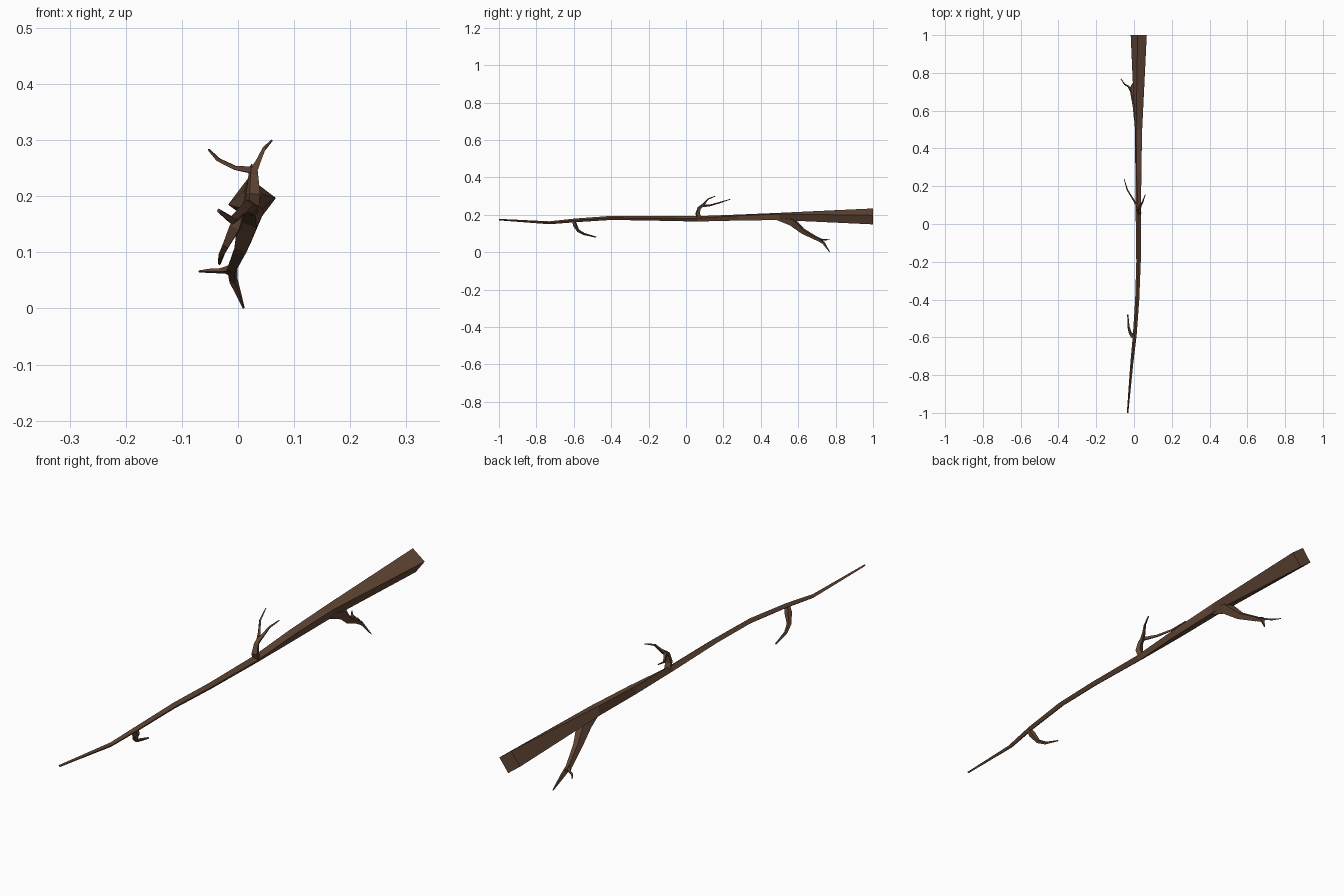
import bpy, bmesh, math
from mathutils import Vector

bark = bpy.data.materials.new("brown bark")
bark.diffuse_color = (0.122, 0.062, 0.036, 1)


def limb(name, pts, roll=0.0, end_dir=None):
    """Four-sided tapered tube through (x, y, z, radius[, extra roll]) points."""
    bm = bmesh.new()
    pos = [Vector(p[:3]) for p in pts]
    rings = []
    n = len(pts)
    ref = Vector((1, 0, 0))
    for i, p in enumerate(pts):
        a, b = pos[max(i - 1, 0)], pos[min(i + 1, n - 1)]
        t = (pos[i] - a).normalized() + (b - pos[i]).normalized()
        t.normalize()
        if end_dir and i in (0, n - 1):
            t = Vector(end_dir)
        u = (ref - t * ref.dot(t)).normalized()
        ref = u
        v = u.cross(t)
        twist = math.radians(p[4]) if len(p) > 4 else 0
        ring = []
        for k in range(4):
            ang = roll + twist + k * math.pi / 2
            ring.append(bm.verts.new(pos[i] + p[3] * (math.cos(ang) * u + math.sin(ang) * v)))
        rings.append(ring)
    for r, s in zip(rings, rings[1:]):
        for k in range(4):
            bm.faces.new((r[k], r[(k + 1) % 4], s[(k + 1) % 4], s[k]))
    bm.faces.new(rings[0])
    bm.faces.new(rings[-1])
    bmesh.ops.recalc_face_normals(bm, faces=bm.faces)
    me = bpy.data.meshes.new(name)
    bm.to_mesh(me)
    bm.free()
    me.materials.append(bark)
    ob = bpy.data.objects.new(name, me)
    bpy.context.collection.objects.link(ob)
    return ob


# Main stem, thick cut end at the back to thin tip at the front
limb("main_stem", [
    (.025, 1.0, .191, .043), (.024, .5, .191, .023, -25), (.023, .28, .185, .019, -25),
    (.023, .06, .178, .0145), (.024, -.2, .181, .012), (.017, -.4, .183, .011),
    (.004, -.59, .170, .010), (-.011, -.73, .157, .008), (-.034, -1.0, .174, .004)],
    roll=math.radians(-8), end_dir=(0, -1, 0))

# Rear twig hanging below, with a fork
limb("rear_twig", [
    (.026, .47, .185, .008), (.023, .565, .165, .026), (.008, .625, .112, .016),
    (-.010, .70, .072, .011), (-.015, .725, .064, .008)], roll=.4)
limb("rear_twig_fork_low", [
    (-.010, .70, .072, .010), (-.008, .735, .050, .008), (.010, .768, .001, .002)], roll=.4)
limb("rear_twig_fork_side", [
    (-.010, .70, .070, .009), (-.030, .728, .067, .005), (-.050, .740, .067, .004),
    (-.069, .768, .066, .002)], roll=.4)

# Middle twig rising above, with a fork
limb("middle_twig", [
    (.025, .072, .180, .014), (.027, .062, .205, .014), (.027, .070, .235, .010),
    (.027, .090, .252, .008)], roll=.5)
limb("middle_twig_fork_right", [
    (.027, .080, .243, .009), (.036, .100, .262, .006), (.046, .118, .284, .004),
    (.060, .156, .299, .002)], roll=.5)
limb("middle_twig_fork_left", [
    (.027, .080, .246, .008), (-.004, .130, .250, .005), (-.035, .180, .265, .004),
    (-.052, .238, .283, .002)], roll=.5)

# Front twig curling below
limb("front_twig", [
    (.005, -.603, .169, .008), (-.004, -.594, .147, .013), (-.020, -.577, .115, .008),
    (-.029, -.545, .097, .006), (-.033, -.480, .080, .003)], roll=.5)
